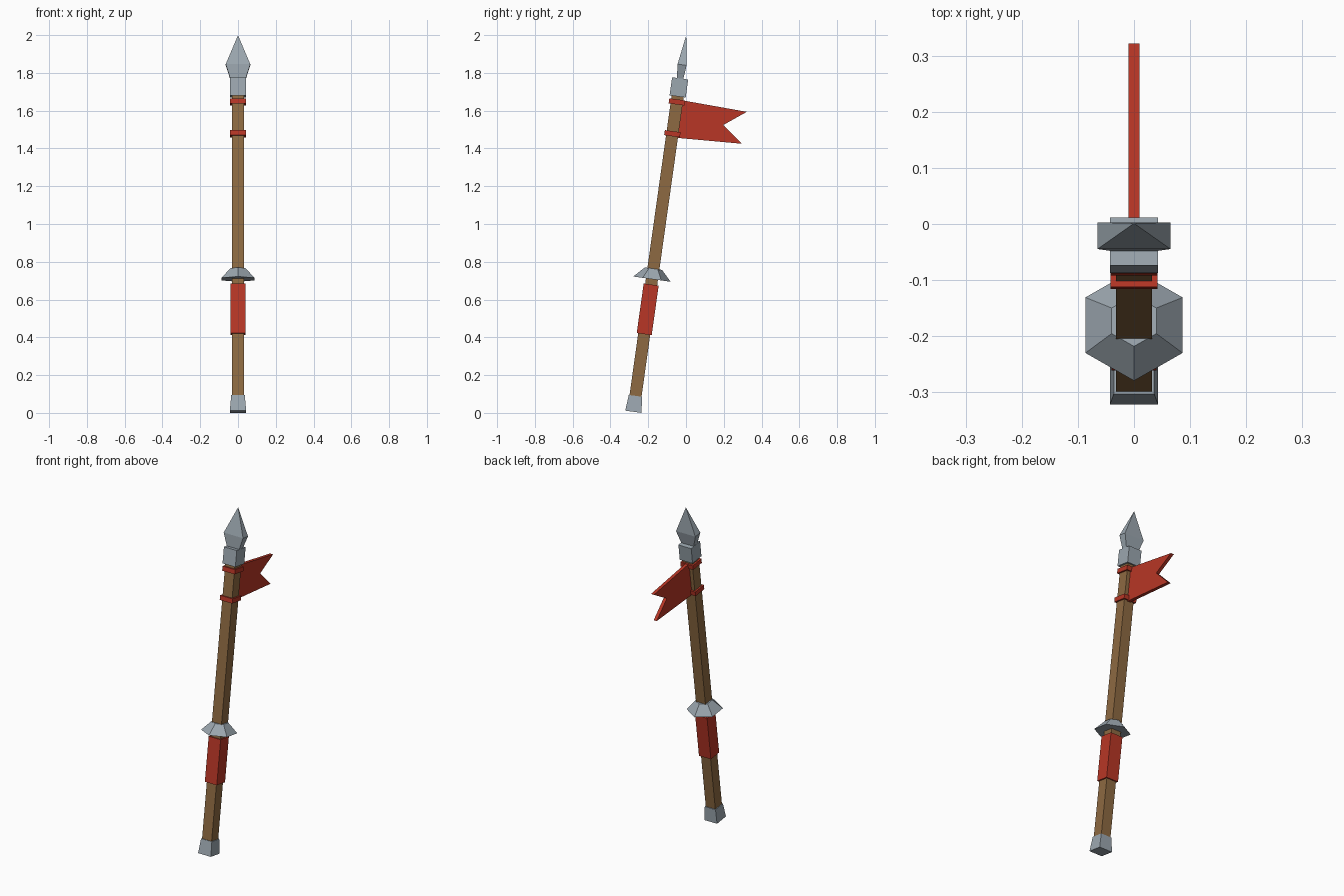
import bpy, bmesh, math
from mathutils import Matrix

cube = bpy.data.objects.get("Cube")
if cube:
    bpy.data.objects.remove(cube, do_unlink=True)

# The weapon is built upright, then leaned back about its foot
LEAN = Matrix.Translation((0, -0.279, 0.006)) @ Matrix.Rotation(math.radians(-8), 4, 'X')


def material(name, rgb):
    m = bpy.data.materials.new(name)
    m.use_nodes = True
    m.diffuse_color = (*rgb, 1)
    m.node_tree.nodes["Principled BSDF"].inputs["Base Color"].default_value = (*rgb, 1)
    return m


steel = material("steel", (0.33, 0.385, 0.43))
wood = material("wood", (0.27, 0.144, 0.054))
red = material("red_cloth", (0.48, 0.037, 0.019))


def finish(name, bm, mat):
    bmesh.ops.recalc_face_normals(bm, faces=bm.faces)
    mesh = bpy.data.meshes.new(name)
    bm.to_mesh(mesh)
    bm.free()
    mesh.transform(LEAN)
    mesh.materials.append(mat)
    obj = bpy.data.objects.new(name, mesh)
    bpy.context.collection.objects.link(obj)


def rect(hx, hy):
    return [(-hx, -hy), (hx, -hy), (hx, hy), (-hx, hy)]


def hexagon(r):
    return [(r * math.sin(i * math.pi / 3), r * math.cos(i * math.pi / 3)) for i in range(6)]


def loft(name, mat, *sections):
    """Join (height, outline) sections; a single-point outline makes a tip."""
    bm = bmesh.new()
    rings = [[bm.verts.new((x, y, z)) for x, y in pts] for z, pts in sections]
    n = len(rings[0])
    bm.faces.new(rings[0])
    for a, b in zip(rings, rings[1:]):
        for i in range(n):
            j = (i + 1) % n
            if len(b) == 1:
                bm.faces.new((a[i], a[j], b[0]))
            else:
                bm.faces.new((a[i], a[j], b[j], b[i]))
    if len(rings[-1]) > 1:
        bm.faces.new(rings[-1])
    finish(name, bm, mat)


def block(name, mat, z0, z1, h0, h1=None):
    h1 = h1 or h0
    loft(name, mat, (z0, rect(h0, h0)), (z1, rect(h1, h1)))


# Pole, foot cap, grip
block("shaft", wood, 0.02, 1.72, 0.032)
block("foot_cap", steel, 0, 0.085, 0.043, 0.036)
block("grip_wrap", red, 0.415, 0.68, 0.04)

# Flared hand guard
loft("hand_guard", steel, (0.709, hexagon(0.1)), (0.765, hexagon(0.046)))

# Flag ties
for name, z in (("lower_flag_tie", 1.473), ("upper_flag_tie", 1.643)):
    block(name, red, z, z + 0.027, 0.042)

# Head socket and blade
block("head_socket", steel, 1.686, 1.782, 0.043)
loft("spear_head", steel, (1.77, rect(0.038, 0.016)), (1.855, rect(0.065, 0.024)),
     (2.013, [(0, 0)]))

# Swallow-tailed flag
bm = bmesh.new()
outline = [(0.02, 1.669), (0.374, 1.656), (0.261, 1.57), (0.372, 1.485), (0.02, 1.468)]
face = bm.faces.new([bm.verts.new((-0.01, y, z)) for y, z in outline])
ext = bmesh.ops.extrude_face_region(bm, geom=[face], use_keep_orig=True)
new_verts = [g for g in ext["geom"] if isinstance(g, bmesh.types.BMVert)]
bmesh.ops.translate(bm, vec=(0.02, 0, 0), verts=new_verts)
finish("flag", bm, red)
